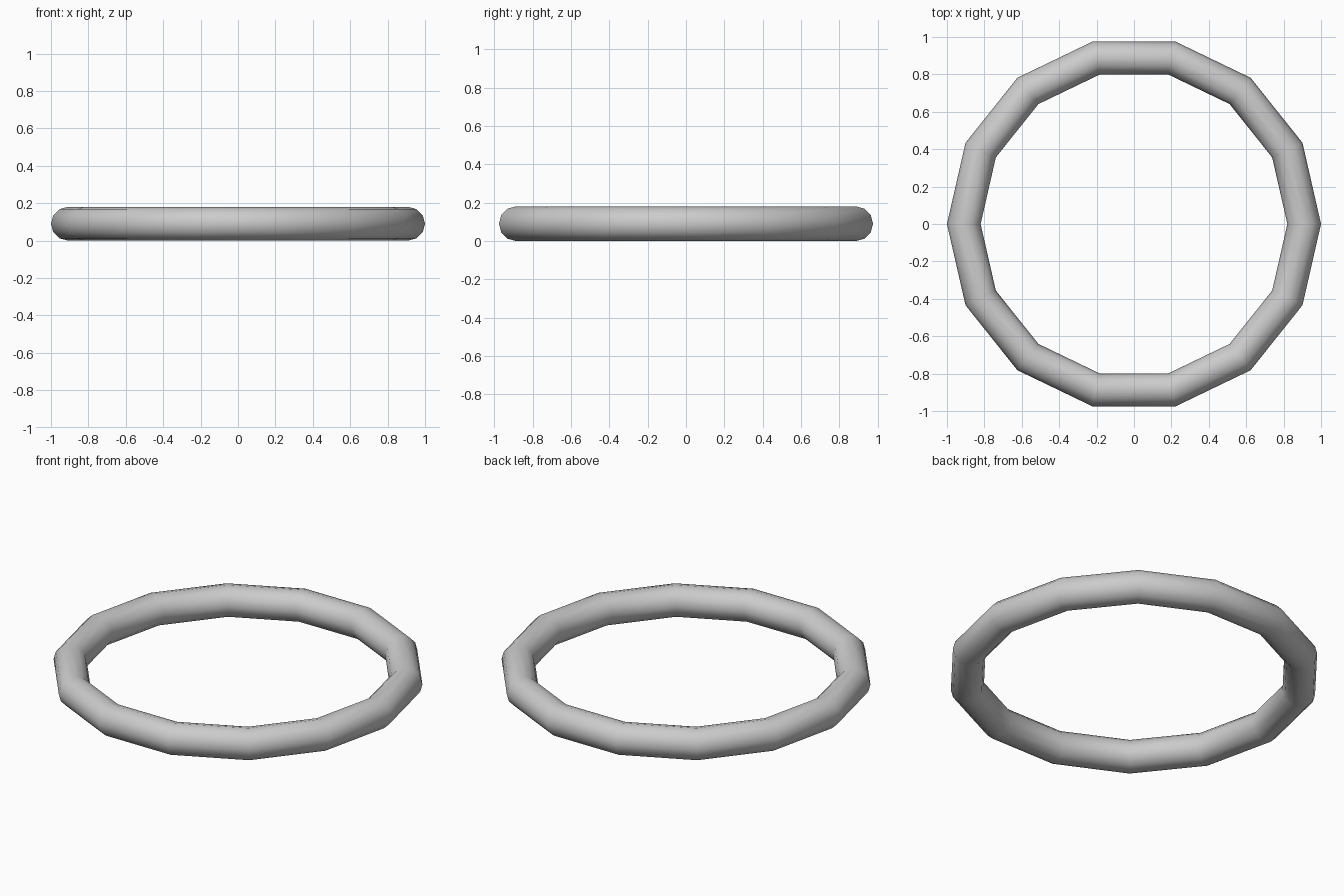
import bpy

if "Cube" in bpy.data.objects:
    bpy.data.objects.remove(bpy.data.objects["Cube"])

# Ring: a low-sided torus, 14 segments around, smooth-shaded tube
TUBE = 0.09
bpy.ops.mesh.primitive_torus_add(
    major_segments=14, minor_segments=12,
    major_radius=1.0 - TUBE, minor_radius=TUBE,
    location=(0, 0, TUBE))
ring = bpy.context.object
ring.name = "ring"
bpy.ops.object.shade_smooth_by_angle(angle=0.6)
